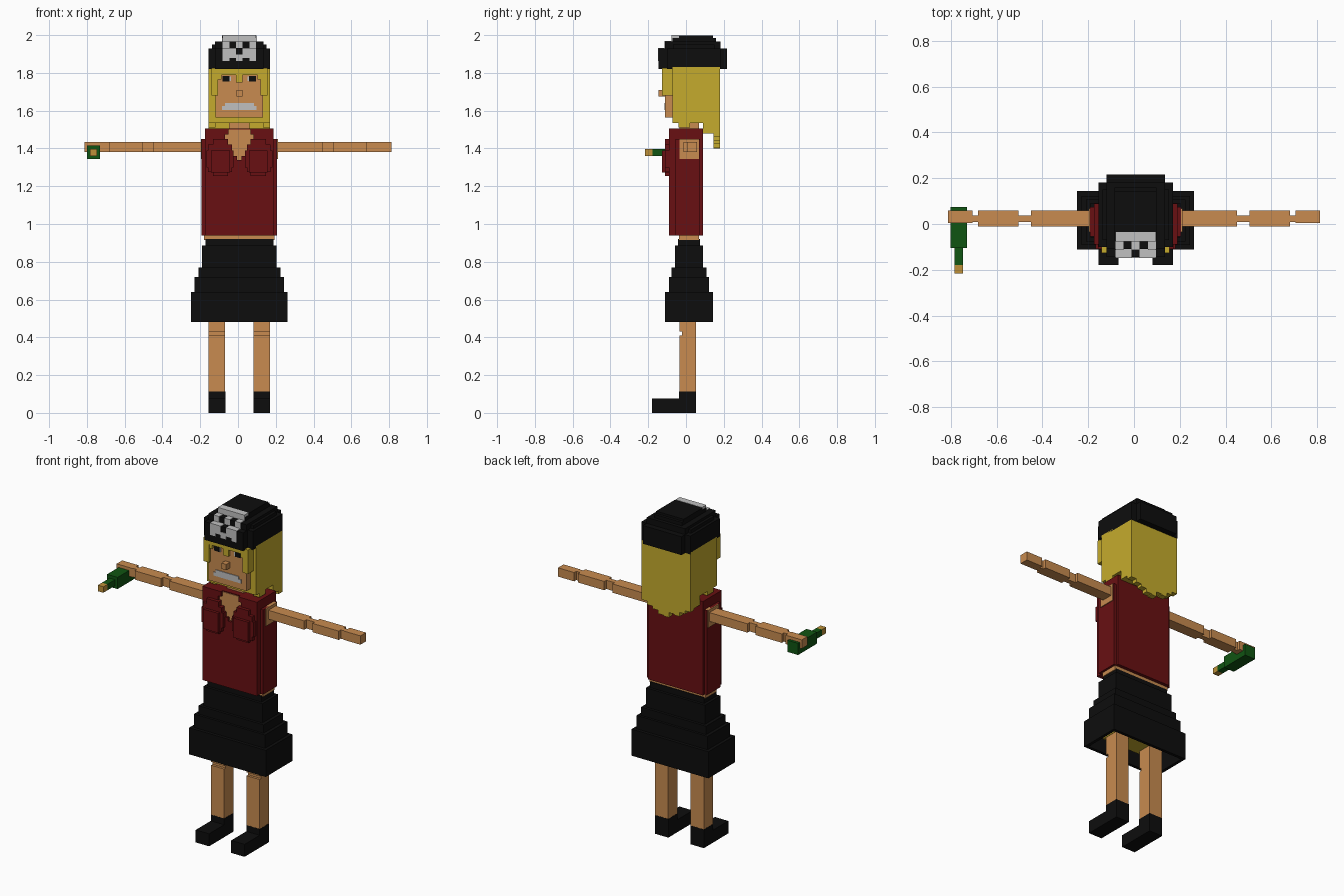
import bpy, bmesh

CX = 0.007  # body centre line


def material(name, rgb):
    m = bpy.data.materials.new(name)
    m.diffuse_color = (*rgb, 1)
    return m


SKIN = material("skin", (0.58, 0.26, 0.08))
YELLOW = material("blond_yellow", (0.56, 0.41, 0.026))
RED = material("dark_red", (0.14, 0.005, 0.006))
BLACK = material("black", (0.004, 0.004, 0.004))
GREY = material("light_grey", (0.53, 0.53, 0.53))
GREEN = material("bottle_green", (0.005, 0.09, 0.006))
OCHRE = material("cork_ochre", (0.51, 0.28, 0.04))


def part(name, mat, boxes):
    """One object from blocks given as (x0, x1, y0, y1, z0, z1)."""
    bm = bmesh.new()
    for x0, x1, y0, y1, z0, z1 in boxes:
        for v in bmesh.ops.create_cube(bm, size=1)["verts"]:
            v.co = (x1 if v.co.x > 0 else x0, y1 if v.co.y > 0 else y0, z1 if v.co.z > 0 else z0)
    me = bpy.data.meshes.new(name)
    bm.to_mesh(me)
    bm.free()
    me.materials.append(mat)
    ob = bpy.data.objects.new(name, me)
    bpy.context.collection.objects.link(ob)
    return ob


def mid(half, *yz):
    """Block centred on the body line."""
    return (CX - half, CX + half, *yz)


def both(a, b, *yz):
    """Pair of blocks mirrored about the body line."""
    return [(CX - b, CX - a, *yz), (CX + a, CX + b, *yz)]


# Legs with a knee notch, and shoes
part("legs", SKIN, both(0.075, 0.162, -0.035, 0.052, 0.1, 0.41)
     + both(0.075, 0.162, -0.02, 0.052, 0.41, 0.43)
     + both(0.075, 0.162, -0.035, 0.052, 0.43, 0.6))
part("shoes", BLACK, both(0.074, 0.163, -0.036, 0.053, 0, 0.112)
     + both(0.074, 0.163, -0.18, -0.036, 0, 0.075))

# Stepped skirt: hollow bottom tier, solid tiers above
W, D, YC, T = 0.256, 0.127, 0.016, 0.018
skirt = both(W - T, W, YC - D, YC + D, 0.48, 0.64)
skirt += [mid(W, YC - D, YC - D + T, 0.48, 0.64), mid(W, YC + D - T, YC + D, 0.48, 0.64)]
for w, d, z0, z1 in [(0.256, 0.127, 0.62, 0.64), (0.237, 0.107, 0.64, 0.72), (0.217, 0.092, 0.72, 0.77),
                     (0.197, 0.075, 0.77, 0.885), (0.18, 0.058, 0.885, 0.92)]:
    skirt.append(mid(w, YC - d, YC + d, z0, z1))
part("skirt", BLACK, skirt)
part("underwear", YELLOW, [mid(0.165, -0.06, 0.09, 0.54, 0.62)])

# Torso: skin core, red top with a stepped neckline
part("waist", SKIN, [mid(0.186, -0.036, 0.07, 0.915, 0.96)])
part("chest_skin", SKIN, [mid(0.085, -0.076, 0.0, 1.3, 1.5)])
top = [mid(0.182, -0.072, 0.09, 0.94, 1.505), mid(0.182, -0.09, -0.07, 0.94, 1.34)]
for gap, z0, z1 in [(0.012, 1.34, 1.36), (0.03, 1.36, 1.385), (0.046, 1.385, 1.41),
                    (0.064, 1.41, 1.44), (0.076, 1.44, 1.475), (0.058, 1.475, 1.505)]:
    top += both(gap, 0.182, -0.09, -0.07, z0, z1)
top += both(0.18, 0.199, -0.055, 0.075, 0.94, 1.45)
part("top", RED, top)
bust = []
for a, b, y, z0, z1 in [(0.06, 0.14, -0.11, 1.255, 1.45), (0.04, 0.165, -0.11, 1.275, 1.42),
                        (0.03, 0.175, -0.11, 1.3, 1.39), (0.05, 0.15, -0.127, 1.272, 1.39)]:
    bust += both(a, b, y, -0.08, z0, z1)
part("bust", RED, bust)

# Arms: blocks linked by thin joints
part("shoulders", SKIN, both(0.17, 0.204, -0.034, 0.068, 1.345, 1.45))
arms = []
for s in (-1, 1):
    for a, b, y0, y1 in [(0.19, 0.45, -0.012, 0.058), (0.45, 0.505, 0.008, 0.038),
                         (0.505, 0.68, -0.012, 0.058), (0.68, 0.705, 0.008, 0.038),
                         (0.705, 0.813, 0.005, 0.058)]:
        x0, x1 = sorted((s * a, s * b))
        arms.append((x0, x1, y0, y1, 1.38, 1.433))
part("arms", SKIN, arms)

# Bottle held in one hand
part("bottle", GREEN, [(-0.80, -0.73, -0.105, 0.075, 1.345, 1.415),
                       (-0.783, -0.746, -0.178, -0.105, 1.361, 1.397)])
part("bottle_cork", OCHRE, [(-0.783, -0.746, -0.217, -0.178, 1.361, 1.397)])

# Head
part("neck", SKIN, [mid(0.055, -0.035, 0.07, 1.5, 1.6)])
part("face", SKIN, [mid(0.126, -0.11, -0.07, 1.565, 1.81)])
part("nose", SKIN, [mid(0.016, -0.145, -0.11, 1.675, 1.71)])
part("mouth", GREY, [mid(0.092, -0.114, -0.108, 1.603, 1.625), mid(0.077, -0.114, -0.108, 1.62, 1.641)])
part("eye_whites", GREY, both(0.044, 0.084, -0.113, -0.108, 1.757, 1.782))
part("pupils", BLACK, both(0.052, 0.088, -0.115, -0.108, 1.755, 1.783))

# Hair: main mass, fringe strands, ragged back
hair = [mid(0.163, -0.072, 0.18, 1.535, 1.83), mid(0.163, 0.09, 0.18, 1.48, 1.54),
        mid(0.126, -0.127, -0.1, 1.79, 1.825), mid(0.018, -0.127, -0.1, 1.75, 1.8)]
hair += both(0.113, 0.148, -0.127, -0.07, 1.68, 1.825)
hair += both(0.095, 0.12, -0.122, -0.1, 1.765, 1.8)
hair += both(0.126, 0.163, -0.04, 0.02, 1.51, 1.54)
for i, z in enumerate([1.47, 1.45, 1.425, 1.43, 1.40, 1.405, 1.425, 1.44, 1.46]):
    x = CX - 0.163 + i * 0.326 / 9
    hair.append((x, x + 0.326 / 9, 0.145, 0.18, z, 1.5))
part("hair", YELLOW, hair)

# Stepped cap
part("cap", BLACK, [mid(0.163, -0.1, 0.182, 1.82, 1.93), mid(0.128, -0.145, 0.217, 1.82, 1.93),
                    mid(0.128, -0.11, 0.182, 1.93, 1.965), mid(0.145, -0.07, 0.15, 1.93, 1.95),
                    mid(0.092, -0.072, 0.16, 1.965, 1.985), mid(0.092, -0.036, 0.143, 1.985, 1.998)])

# Cap emblem: cells stepping up the front of the cap
cell = 0.0355
emblem = []
for pattern, y0, y1, z0, z1 in [("11111", -0.076, -0.036, 1.966, 2.0),
                                ("10101", -0.113, -0.074, 1.931, 1.968),
                                ("11011", -0.149, -0.110, 1.897, 1.933),
                                ("11111", -0.149, -0.143, 1.88, 1.898),
                                ("10101", -0.149, -0.143, 1.862, 1.881)]:
    for i, c in enumerate(pattern):
        if c == "1":
            x = CX + (i - 2.5) * cell
            emblem.append((x, x + cell, y0, y1, z0, z1))
part("cap_emblem", GREY, emblem)
